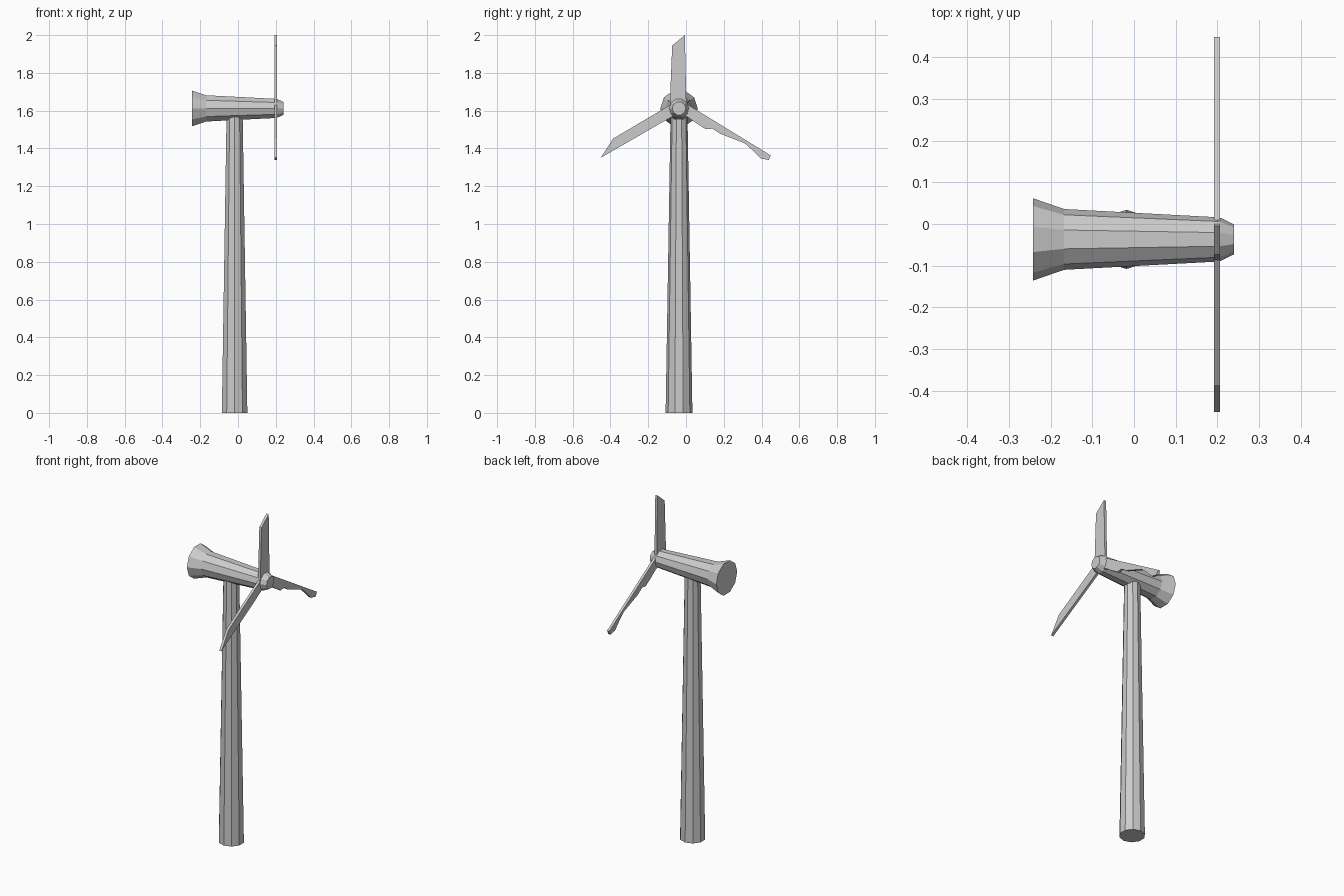
import bpy, bmesh, math
from mathutils import Matrix

if "Cube" in bpy.data.objects:
    bpy.data.objects.remove(bpy.data.objects["Cube"])

CX, CY, HUB_Z = -0.018, -0.037, 1.612
SIDES = 10


def finish(name, bm):
    bmesh.ops.recalc_face_normals(bm, faces=bm.faces)
    me = bpy.data.meshes.new(name)
    bm.to_mesh(me)
    bm.free()
    ob = bpy.data.objects.new(name, me)
    bpy.context.collection.objects.link(ob)
    return ob


def lathe(name, profile, place, turn=0.0):
    """Ten-sided capped solid around local z from (height, radius) pairs."""
    bm = bmesh.new()
    rings = []
    for h, r in profile:
        angles = [turn + 2 * math.pi * i / SIDES for i in range(SIDES)]
        rings.append([bm.verts.new((r * math.cos(a), r * math.sin(a), h)) for a in angles])
    for lo, hi in zip(rings, rings[1:]):
        for i in range(SIDES):
            j = (i + 1) % SIDES
            bm.faces.new((lo[i], lo[j], hi[j], hi[i]))
    bm.faces.new(rings[0])
    bm.faces.new(rings[-1])
    bm.transform(place)
    return finish(name, bm)


def blade(name, outline, x0=0.192, x1=0.207):
    """Flat plate from a (y, z) outline, thick along x."""
    bm = bmesh.new()
    face = bm.faces.new([bm.verts.new((x0, y, z)) for y, z in outline])
    out = bmesh.ops.extrude_face_region(bm, geom=[face])
    moved = [g for g in out["geom"] if isinstance(g, bmesh.types.BMVert)]
    bmesh.ops.translate(bm, verts=moved, vec=(x1 - x0, 0, 0))
    return finish(name, bm)


# Tapered tower, corners pointing along y
lathe("tower", [(0, 0.071), (1.57, 0.045)],
      Matrix.Translation((CX, CY, 0)), math.pi / 2)

# Nacelle with flared tail and tapered nose, lying along x
lathe("nacelle",
      [(-0.243, 0.099), (-0.168, 0.073), (0.205, 0.053), (0.24, 0.036)],
      Matrix.Translation((0, CY, HUB_Z)) @ Matrix.Rotation(math.pi / 2, 4, 'Y'),
      math.pi / 2)

# Upright blade with slanted tip
blade("blade_top", [(-0.086, 1.63), (-0.073, 1.945), (-0.006, 2.0), (0.002, 1.63)])

# Long left blade
blade("blade_left", [(-0.06, 1.645), (-0.386, 1.452), (-0.451, 1.351), (-0.045, 1.585)])

# Right blade with broken lower edge
blade("blade_right", [
    (-0.02, 1.65), (0.449, 1.363), (0.438, 1.339), (0.396, 1.347),
    (0.354, 1.389), (0.31, 1.428), (0.18, 1.478), (0.14, 1.505),
    (0.105, 1.502), (0.06, 1.53), (0.01, 1.565), (-0.04, 1.585)])
